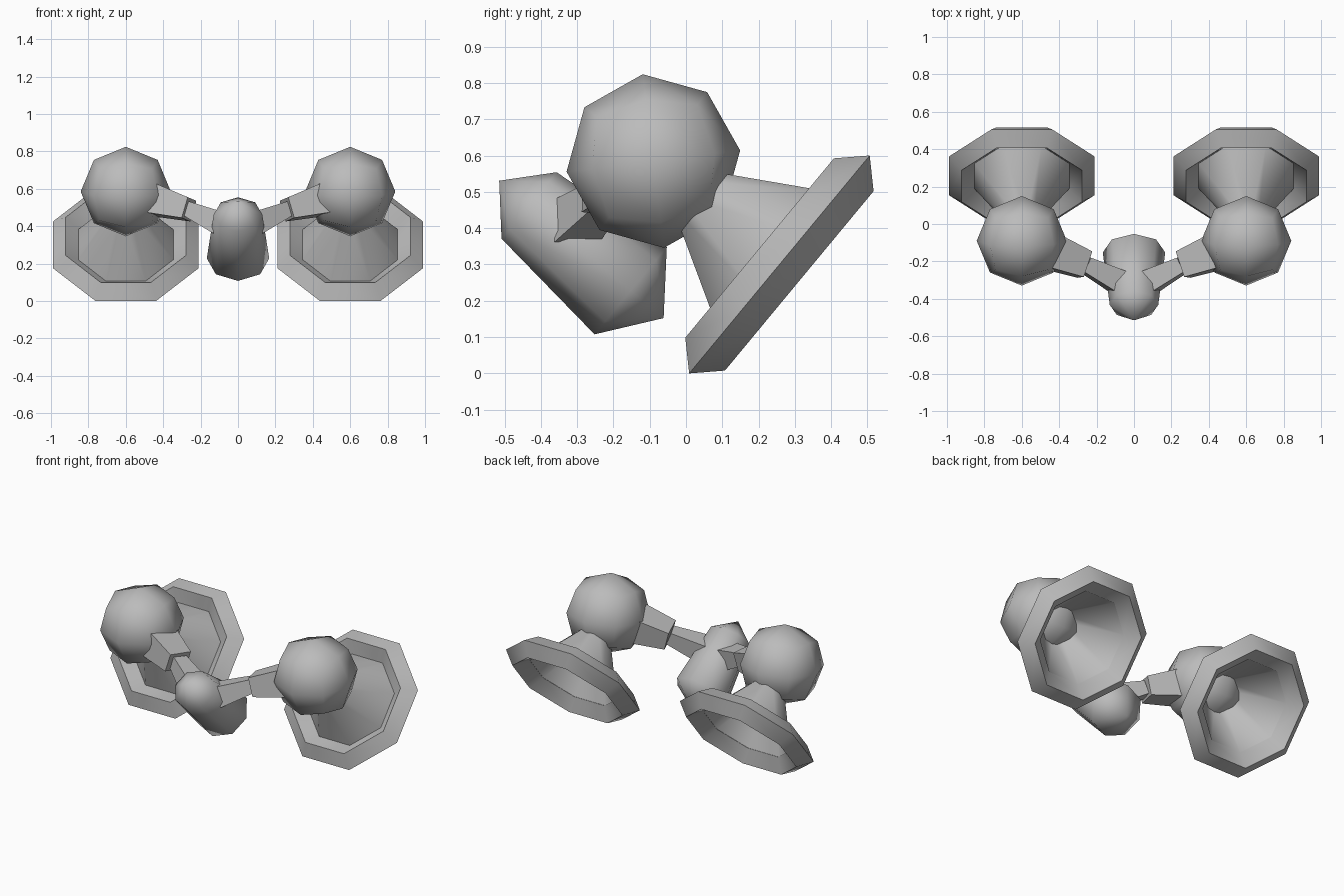
import bpy, bmesh, math
from mathutils import Vector, Matrix

if "Cube" in bpy.data.objects:
    bpy.data.objects.remove(bpy.data.objects["Cube"])

grey = bpy.data.materials.new("plain_grey")
grey.diffuse_color = (0.5, 0.5, 0.5, 1)
grey.use_nodes = True
grey.node_tree.nodes["Principled BSDF"].inputs["Base Color"].default_value = grey.diffuse_color


def finish(name, bm, angle=60):
    bmesh.ops.recalc_face_normals(bm, faces=bm.faces)
    mesh = bpy.data.meshes.new(name)
    bm.to_mesh(mesh)
    bm.free()
    mesh.materials.append(grey)
    obj = bpy.data.objects.new(name, mesh)
    bpy.context.collection.objects.link(obj)
    bpy.ops.object.select_all(action='DESELECT')
    obj.select_set(True)
    bpy.context.view_layer.objects.active = obj
    bpy.ops.object.shade_smooth_by_angle(angle=math.radians(angle))
    return obj


def frame(axis, roll=0):
    """Side and up vectors across an axis."""
    axis = axis.normalized()
    side = axis.cross(Vector((0, 0, 1))).normalized()
    rot = Matrix.Rotation(roll, 3, axis)
    return rot @ side, rot @ side.cross(axis)


def loft(bm, rings, closed=False):
    """Bridge rings of points; a ring of one point is a tip."""
    vs = [[bm.verts.new(p) for p in ring] for ring in rings]
    pairs = list(zip(vs, vs[1:])) + ([(vs[-1], vs[0])] if closed else [])
    for a, b in pairs:
        n = max(len(a), len(b))
        for i in range(n):
            j = (i + 1) % n
            if len(a) == 1:
                bm.faces.new((a[0], b[j], b[i]))
            elif len(b) == 1:
                bm.faces.new((a[i], a[j], b[0]))
            else:
                bm.faces.new((a[i], a[j], b[j], b[i]))
    return vs


def octagon(c, axis, r, offset=0.0, wide=1.0):
    side, up = frame(axis)
    return [c + side * (r * wide * math.cos(a)) + up * (r * math.sin(a))
            for a in (math.radians(45 * i + offset) for i in range(8))]


slope = Vector((0, 0.77, -0.638)).normalized()   # shared tilt of body and cups

# central body: tapered eight-sided capsule
front, back = Vector((0, -0.4325, 0.4625)), Vector((0, -0.1525, 0.2275))
bm = bmesh.new()
loft(bm, [[front - slope * 0.107],
          octagon(front, slope, 0.119, 0, 1.09),
          octagon(back, slope, 0.156, 0, 1.07),
          [back + slope * 0.118]])
finish("body", bm, 75)


def arm_part(name, p, q, size_p, size_q):
    """Tapered box from p to q."""
    side, up = frame(q - p, math.radians(8) * (1 if p.x > 0 else -1))
    bm = bmesh.new()
    ends = loft(bm, [[c + side * (w * sx / 2) + up * (h * sz / 2)
                      for sx, sz in ((1, 1), (-1, 1), (-1, -1), (1, -1))]
                     for c, (w, h) in ((p, size_p), (q, size_q))])
    for e in ends:
        bm.faces.new(e)
    finish(name, bm, 30)


for label, s in (("left", -1), ("right", 1)):
    # shoulder ball: rounded cube, slightly tipped back
    centre = Vector((s * 0.6, -0.09, 0.585))
    bm = bmesh.new()
    bmesh.ops.create_cube(bm, size=2)
    bmesh.ops.subdivide_edges(bm, edges=bm.edges[:], cuts=1, use_grid_fill=True)
    tip = Matrix.Rotation(math.radians(7), 3, 'X')
    for v in bm.verts:
        v.co = centre + tip @ v.co.normalized() * 0.241
    finish(label + "_ball", bm)

    # two-piece arm
    elbow = Vector((s * 0.262, -0.217, 0.49))
    inner = Vector((s * 0.085, -0.308, 0.412))
    arm_part(label + "_upper_arm", centre.lerp(elbow, 0.4), elbow, (0.19, 0.17), (0.145, 0.115))
    arm_part(label + "_lower_arm", elbow, inner, (0.085, 0.08), (0.125, 0.125))

    # hollow cup
    hub = Vector((s * 0.6, 0.2575, 0.30))
    k = 1 / math.cos(math.pi / 8)
    bm = bmesh.new()
    loft(bm, [octagon(hub + slope * d, slope, r * k, 22.5)
              for d, r in ((-0.33, 0.065), (0, 0.255))])
    finish(label + "_cup", bm)

    # diamond-section rim
    bm = bmesh.new()
    loft(bm, [octagon(hub + slope * d, slope, r * k, 22.5)
              for d, r in ((-0.071, 0.321), (0, 0.39), (0.071, 0.321), (0, 0.252))], True)
    finish(label + "_rim", bm)
